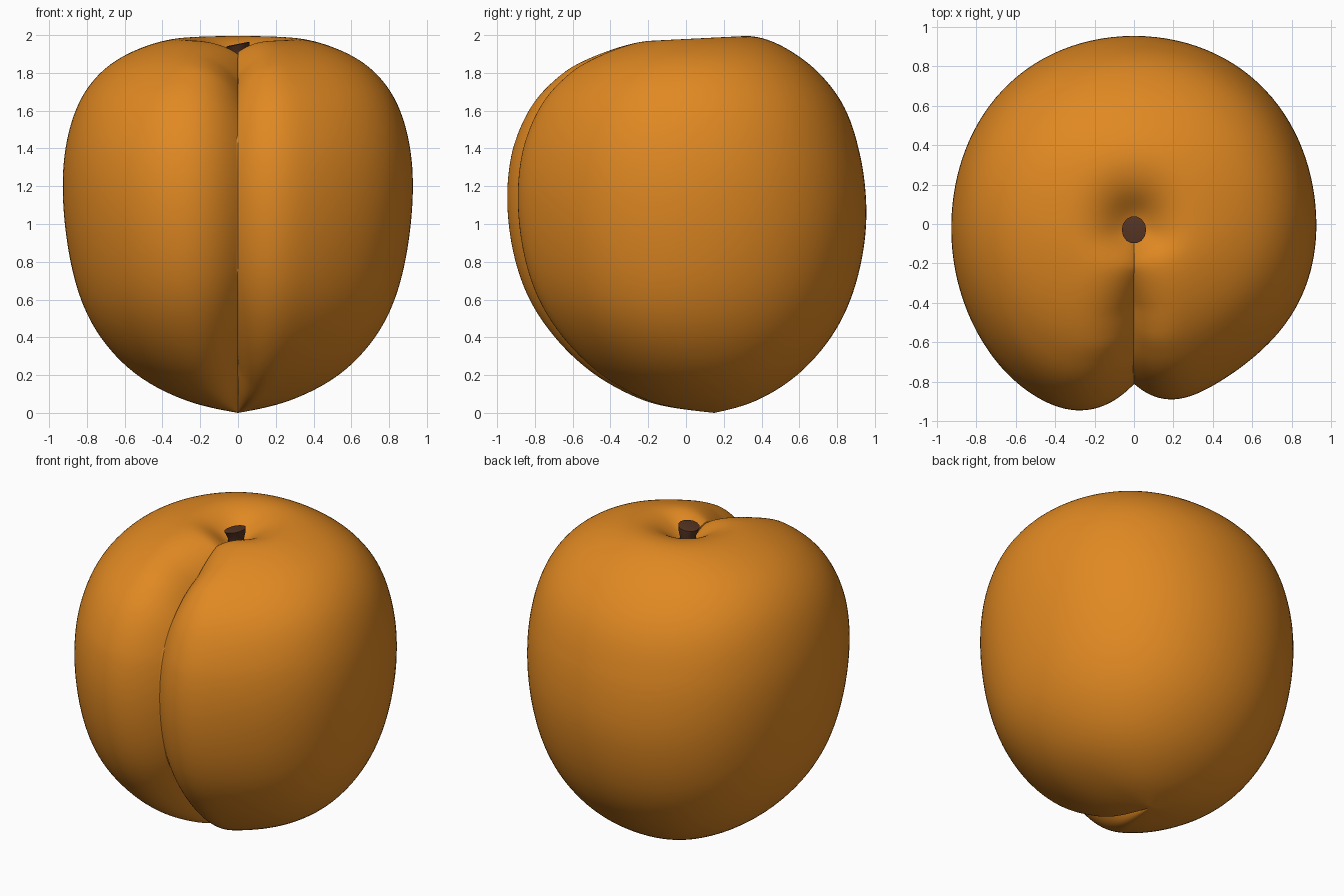
import bpy, bmesh, math
from mathutils import Vector

if "Cube" in bpy.data.objects:
    bpy.data.objects.remove(bpy.data.objects["Cube"])


def material(name, rgb):
    m = bpy.data.materials.new(name)
    m.diffuse_color = (*rgb, 1)
    m.use_nodes = True
    m.node_tree.nodes["Principled BSDF"].inputs["Base Color"].default_value = m.diffuse_color
    return m


def loft(name, rings, mat, angle, start=None, end=None):
    """Join closed rings of points; close each end with a pole or a flat cap."""
    bm = bmesh.new()
    loops = [[bm.verts.new(p) for p in ring] for ring in rings]
    n = len(loops[0])
    for a, b in zip(loops, loops[1:]):
        for i in range(n):
            j = (i + 1) % n
            bm.faces.new((a[i], a[j], b[j], b[i]))
    for loop, pole in ((loops[0][::-1], start), (loops[-1], end)):
        if pole is None:
            bm.faces.new(loop)
        else:
            p = bm.verts.new(pole)
            for i in range(n):
                bm.faces.new((loop[i], loop[(i + 1) % n], p))
    bmesh.ops.recalc_face_normals(bm, faces=bm.faces)
    me = bpy.data.meshes.new(name)
    bm.to_mesh(me)
    bm.free()
    me.materials.append(mat)
    ob = bpy.data.objects.new(name, me)
    bpy.context.collection.objects.link(ob)
    bpy.context.view_layer.objects.active = ob
    ob.select_set(True)
    bpy.ops.object.shade_smooth_by_angle(angle=math.radians(angle))
    ob.select_set(False)
    return ob


# Fruit outline from bottom tip to the stem hollow: z, half width, front y, back y
ROWS = [(0, 0, .15, .15), (.03, .16, -.12, .28), (.08, .32, -.28, .41),
        (.2, .55, -.51, .60), (.4, .735, -.715, .775), (.6, .835, -.845, .875),
        (.8, .888, -.915, .93), (1.0, .918, -.95, .957), (1.2, .93, -.957, .95),
        (1.4, .917, -.93, .917), (1.6, .865, -.86, .845), (1.75, .78, -.765, .725),
        (1.87, .65, -.62, .585), (1.95, .47, -.43, .45), (1.985, .31, -.26, .32),
        (1.965, .2, -.18, .20), (1.92, .12, -.12, .12), (1.87, .05, -.07, .05),
        (1.855, 0, -.02, -.02)]
STEPS, SIDES = 6, 160


def spline(rows):
    out = []
    for i in range(len(rows) - 1):
        p0, p1, p2, p3 = (Vector(rows[min(max(k, 0), len(rows) - 1)]) for k in range(i - 1, i + 3))
        for s in range(STEPS):
            t = s / STEPS
            out.append(.5 * (2 * p1 + (p2 - p0) * t + (2 * p0 - 5 * p1 + 4 * p2 - p3) * t * t
                             + (3 * p1 - p0 - 3 * p2 + p3) * t ** 3))
    out.append(Vector(rows[-1]))
    for _ in range(14):      # even out the curvature
        out = [out[0]] + [.25 * a + .5 * b + .25 * c
                          for a, b, c in zip(out, out[1:], out[2:])] + [out[-1]]
    return out


def fruit_ring(prev, row, nxt):
    z0, hw, yf, yb = row
    cy = .17 * max(0, 1 - z0 / .6) ** 2 - .02
    # inward direction of the front outline, used to sink the crease
    d = Vector((nxt[2] - prev[2], nxt[0] - prev[0])).normalized()
    inward = Vector((d.y, -d.x))
    rad = cy - yf
    sink = min(1, rad / .45)
    spread = 1 + 1.3 * max(0, 1 - rad / .6) if z0 > 1 else 1   # crease opens into the hollow
    ring = []
    for i in range(SIDES):
        u = 2 * i / SIDES - 1
        phi = math.pi * math.copysign(abs(u) ** 1.5, u)   # 0 = front, + = right
        a, c = abs(phi), math.cos(phi)
        if phi < 0:      # fuller left lobe
            bump, width, depth = .05 * math.exp(-((a - .42) / .5) ** 2), .54, .166
        else:            # flatter right lobe
            bump, width, depth = -.06 * math.exp(-((a - .65) / .5) ** 2), .46, .134
        if phi == 0:
            bump, depth = 0, .142
        bump += .018 * math.sin(2 * phi) ** 2
        groove = depth * sink * max(0, 1 - a / (width * spread)) ** 3
        x = hw * math.sin(phi) * (1 + bump)
        r = rad * c if c > 0 else (yb - cy) * c
        y = cy - r * (1 + bump) + inward.x * groove
        z = z0 + inward.y * groove
        z += .05 * y * min(1, max(0, (z0 - 1.4) / .4))
        ring.append((x, y, z))
    return ring


orange = material("orange skin", (.75, .25, .016))
brown = material("brown stem", (.09, .034, .016))

P = spline(ROWS)
rings = [fruit_ring(P[i - 1], P[i], P[i + 1]) for i in range(1, len(P) - 1)]
loft("fruit", rings, orange, 40, (0, .15, 0), (0, -.02, 1.854))

# Short flared stem with a slanted top
stem = []
for z, r, cx, cy, tilt in ((1.82, .045, 0, -.02, 0), (1.89, .047, 0, -.02, 0),
                           (1.93, .058, 0, -.025, .1), (1.95, .062, 0, -.03, .2),
                           (1.953, .05, 0, -.03, .2)):
    stem.append([(cx + r * math.cos(k * math.tau / 14), cy + 1.12 * r * math.sin(k * math.tau / 14),
                  z + tilt * r * math.cos(k * math.tau / 14)) for k in range(14)])
loft("stem", stem, brown, 40)
